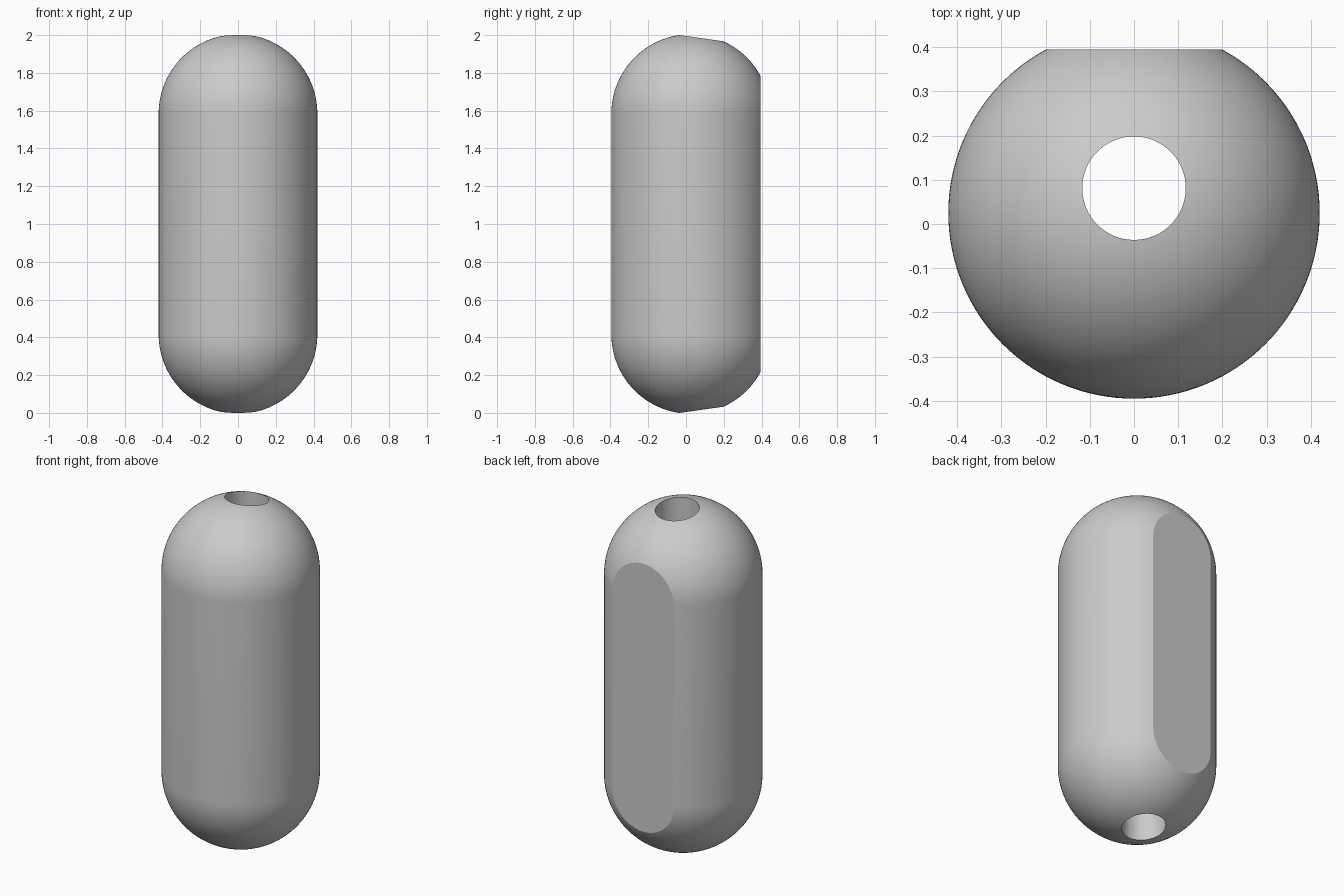
import bpy, bmesh, math
from mathutils import Vector

cube = bpy.data.objects.get("Cube")
if cube:
    bpy.data.objects.remove(cube, do_unlink=True)

RADIUS = 0.42
AXIS_Y = 0.025           # capsule axis
BACK_Y = 0.395           # flat on the back
HALF = 1.0046            # capsule half height before drilling
SEGMENTS = 128
RINGS = 32

grey = bpy.data.materials.new("bead grey")
grey.use_nodes = True
colour = (0.6, 0.6, 0.6, 1)
grey.diffuse_color = colour
grey.node_tree.nodes["Principled BSDF"].inputs["Base Color"].default_value = colour


def add_object(name, bm):
    mesh = bpy.data.meshes.new(name)
    bm.to_mesh(mesh)
    bm.free()
    mesh.materials.append(grey)
    obj = bpy.data.objects.new(name, mesh)
    bpy.context.collection.objects.link(obj)
    return obj


def cut(target, cutter):
    mod = target.modifiers.new("cut", 'BOOLEAN')
    mod.operation = 'DIFFERENCE'
    mod.solver = 'EXACT'
    mod.object = cutter
    bpy.context.view_layer.objects.active = target
    bpy.ops.object.modifier_apply(modifier=mod.name)
    bpy.data.objects.remove(cutter, do_unlink=True)


# Capsule body: half-round caps on a straight barrel, spun about its axis
bm = bmesh.new()
profile = []
for side in (-1, 1):
    for i in range(RINGS + 1):
        a = math.pi / 2 * (i / RINGS if side > 0 else 1 - i / RINGS)
        z = 1 + side * (HALF - RADIUS + RADIUS * math.sin(a))
        profile.append(bm.verts.new((RADIUS * math.cos(a), AXIS_Y, z)))
edges = [bm.edges.new(pair) for pair in zip(profile, profile[1:])]
bmesh.ops.spin(bm, geom=profile + edges, cent=(0, AXIS_Y, 0), axis=(0, 0, 1),
               angle=math.tau, steps=SEGMENTS)
bmesh.ops.remove_doubles(bm, verts=bm.verts, dist=1e-5)
# Slice off the back and close it with a flat face
bmesh.ops.bisect_plane(bm, geom=bm.verts[:] + bm.edges[:] + bm.faces[:],
                       plane_co=(0, BACK_Y, 0), plane_no=(0, 1, 0), clear_outer=True)
bmesh.ops.holes_fill(bm, edges=[e for e in bm.edges if e.is_boundary], sides=0)
bmesh.ops.recalc_face_normals(bm, faces=bm.faces)
body = add_object("capsule_body", bm)

# Vertical hole right through the body
bm = bmesh.new()
bmesh.ops.create_cone(bm, cap_ends=True, segments=64, radius1=0.117, radius2=0.117, depth=3)
bmesh.ops.translate(bm, verts=bm.verts, vec=Vector((0, 0.081, 1)))
drill = add_object("hole_cutter", bm)
drill.hide_render = True
cut(body, drill)

# Smooth shading with crisp edges around the flat and the hole
bpy.ops.object.select_all(action='DESELECT')
body.select_set(True)
bpy.context.view_layer.objects.active = body
bpy.ops.object.shade_smooth_by_angle(angle=math.radians(20))
